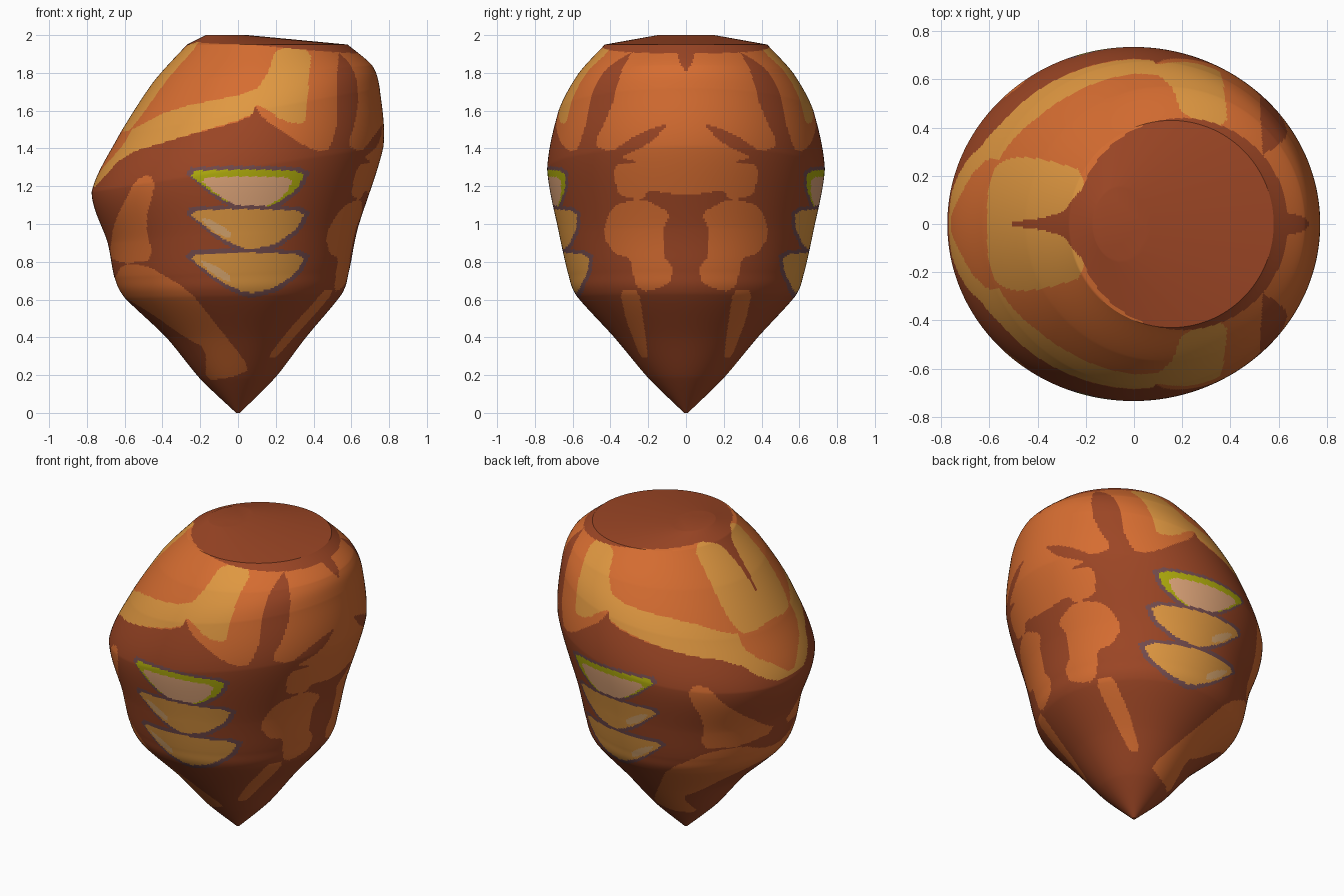
import bpy
import bmesh
import math

cube = bpy.data.objects.get("Cube")
if cube:
    bpy.data.objects.remove(cube, do_unlink=True)


def linear(channel):
    c = channel / 255
    return c / 12.92 if c < 0.04045 else ((c + 0.055) / 1.055) ** 2.4


def make_material(name, hex_code):
    rgb = [linear(b) for b in bytes.fromhex(hex_code)]
    mat = bpy.data.materials.new(name)
    mat.use_nodes = True
    mat.diffuse_color = (*rgb, 1)
    shader = mat.node_tree.nodes["Principled BSDF"]
    shader.inputs["Base Color"].default_value = (*rgb, 1)
    shader.inputs["Roughness"].default_value = 0.8
    return mat


palette = {
    "bark_brown": "9c4625",
    "orange": "d66d31",
    "amber": "e09841",
    "yellow_green": "b0ac0c",
    "pale_peach": "e0a67a",
    "dusky_purple": "744c4e",
    "eye_highlight": "dcaa72",
}
materials = [make_material(name, code) for name, code in palette.items()]
BROWN, ORANGE, AMBER, GREEN, PEACH, PURPLE, SHINE = range(len(materials))


# Painted patches: outlines in hundredths of a unit, later ones on top
patches = []


def rounded(points, cut=0.18):
    result = []
    for i, (px, py) in enumerate(points):
        qx, qy = points[(i + 1) % len(points)]
        result.append((px + (qx - px) * cut, py + (qy - py) * cut))
        result.append((qx - (qx - px) * cut, qy - (qy - py) * cut))
    return result


def patch(view, color, *points):
    outline = [(a / 100, b / 100) for a, b in rounded(points)]
    us, vs = zip(*outline)
    patches.append((view, color, outline, (min(us), max(us), min(vs), max(vs))))


def inside(u, v, outline):
    hit = False
    pu, pv = outline[-1]
    for qu, qv in outline:
        if (pv > v) != (qv > v) and u < pu + (v - pv) * (qu - pu) / (qv - pv):
            hit = not hit
        pu, pv = qu, qv
    return hit


# Upper orange coat seen along y
patch("side", ORANGE, (-85, 115), (-77, 119), (-60, 137), (-30, 146), (7, 156),
      (8, 164), (14, 155), (41, 138), (49, 140), (53, 155), (52, 175), (54, 196),
      (40, 205), (-30, 210), (-85, 200))

# Amber flank band rising into a column
patch("side", AMBER, (-79, 116), (-72, 133), (-62, 147), (-35, 161), (9, 170),
      (16, 180), (20, 193), (39, 193), (37, 170), (36, 153), (25, 154), (10, 164),
      (7, 157), (-30, 146), (-60, 137))
patch("crown", ORANGE, (-76, -1), (-76, 4), (-68, 20), (-60, 28), (-50, 25), (-50, -1))

# Amber patch on the sloping crown, with a brown spike
patch("crown", AMBER, (-61, -15), (-61, 12), (-58, 24), (-50, 28), (-38, 27),
      (-20, 22), (-20, -15))
patch("crown", BROWN, (-52, -1), (-50, 1), (-40, 2), (-29, 5), (-25, 11),
      (-16, 20), (-10, 10), (-10, -4), (-30, -4))

# Lower flank patches
patch("side", ORANGE, (-68, 82), (-66, 100), (-54, 124), (-46, 126), (-44, 120),
      (-49, 102), (-45, 81), (-60, 79))
patch("side", ORANGE, (-67, 68), (-61, 79), (-48, 78), (-26, 65), (-10, 45),
      (7, 23), (-3, 19), (-17, 17), (-17, 34), (-28, 40), (-45, 52), (-63, 63))

# Face-like markings on the +x end, mirrored across y
patch("end", ORANGE, (-20, 196), (0, 182), (3, 184), (5, 192), (12, 194), (28, 192),
      (34, 182), (40, 160), (49, 142), (40, 138), (25, 148), (8, 154), (20, 142),
      (36, 135), (24, 133), (39, 131), (36, 115), (23, 113), (20, 118), (0, 115),
      (-20, 115))
patch("end", BROWN, (-5, 200), (-2, 184), (0, 180), (2, 184), (4, 192), (13, 196))
patch("end", ORANGE, (8, 106), (24, 114), (40, 109), (44, 94), (38, 84), (29, 82),
      (27, 67), (20, 64), (8, 69), (7, 77), (12, 83), (12, 98))
patch("end", ORANGE, (35, 65), (25, 65), (22, 45), (20, 29), (24, 29), (32, 50))

# Three stacked eyes: dusky rim, fill, then highlight or pale centre
eye = [(-28, 0), (3, 1), (36, 0), (31, -10), (19, -18), (5, -21), (-10, -14)]


def stamp_eye(color, top, su=1.0, sv=1.0, shift=0):
    patch("side", color, *[(4 + (u - 4) * su, top + shift + v * sv) for u, v in eye])


for top in (128, 107, 84):
    upper = top == 128
    stamp_eye(PURPLE, top, 1.1, 1.22, 1.8)
    stamp_eye(GREEN if upper else AMBER, top)
    if upper:
        stamp_eye(PEACH, top, 0.8, 0.84, -3.5)
    else:
        patch("side", SHINE, (-21, top - 3), (-14, top - 5), (-4, top - 11),
              (-4, top - 15), (-13, top - 11))


def color_at(x, y, z):
    y = abs(y)
    if z > 1.9 and math.hypot(x - 0.2, y) < 0.44:
        return BROWN
    spots = {"side": (x, z), "end": (y, z), "crown": (x, y)}
    shown = {"side": True, "end": x > 0.1, "crown": z > 1.2 and x < 0}
    color = BROWN
    for view, paint, outline, (u0, u1, v0, v1) in patches:
        u, v = spots[view]
        if shown[view] and u0 < u < u1 and v0 < v < v1 and inside(u, v, outline):
            color = paint
    return color


# Tilted rings: left x, left z, right x, right z, half depth
body_rings = [
    (-0.01, 0, 0.01, 0, 0.01),
    (-0.2, 0.18, 0.2, 0.19, 0.2),
    (-0.38, 0.4, 0.36, 0.4, 0.38),
    (-0.6, 0.61, 0.55, 0.63, 0.58),
    (-0.655, 0.72, 0.59, 0.76, 0.625),
    (-0.69, 0.9, 0.635, 0.98, 0.67),
    (-0.775, 1.17, 0.77, 1.41, 0.735),
    (-0.63, 1.47, 0.75, 1.72, 0.675),
    (-0.45, 1.75, 0.71, 1.84, 0.57),
    (-0.27, 1.95, 0.58, 1.95, 0.43),
]
cap_rings = [body_rings[-1], (-0.17, 2, 0.05, 2, 0.15)]


def loft(keys, spacing=0.0095):
    """Smoothly interpolate between key rings."""
    last = len(keys) - 1
    for i in range(last):
        p = [keys[max(0, min(last, i + k))] for k in (-1, 0, 1, 2)]
        a, b = p[1], p[2]
        length = max(math.dist(a[:2], b[:2]), math.dist(a[2:4], b[2:4]))
        steps = max(2, round(length / spacing))
        for s in range(steps):
            t = s / steps
            yield [q + t * (r - q) + 0.5 * t * (1 - t) * (
                (1 - t) * (2 * q - o - r) * 0.7 + t * (2 * r - q - w) * 0.7)
                for o, q, r, w in zip(*p)]
    yield list(keys[-1])


def build_body(segments=384):
    bm = bmesh.new()
    rings = list(loft(body_rings)) + list(loft(cap_rings, 0.03))[1:]
    loops = []
    for xl, zl, xr, zr, depth in rings:
        loop = []
        for s in range(segments):
            c = math.cos(math.tau * s / segments)
            d = math.sin(math.tau * s / segments)
            loop.append(bm.verts.new(((xl + xr + (xr - xl) * c) / 2, depth * d,
                                      (zl + zr + (zr - zl) * c) / 2)))
        loops.append(loop)
    for low, high in zip(loops, loops[1:]):
        for s in range(segments):
            n = (s + 1) % segments
            bm.faces.new((low[s], low[n], high[n], high[s]))
    bm.faces.new(loops[0][::-1])
    bm.faces.new(loops[-1])
    for face in bm.faces:
        face.material_index = color_at(*face.calc_center_median())
    mesh = bpy.data.meshes.new("carved_body")
    bm.to_mesh(mesh)
    bm.free()
    for mat in materials:
        mesh.materials.append(mat)
    body = bpy.data.objects.new("carved_body", mesh)
    bpy.context.collection.objects.link(body)
    return body


body = build_body()
bpy.ops.object.select_all(action="DESELECT")
body.select_set(True)
bpy.context.view_layer.objects.active = body
bpy.ops.object.shade_smooth_by_angle(angle=math.radians(30))
